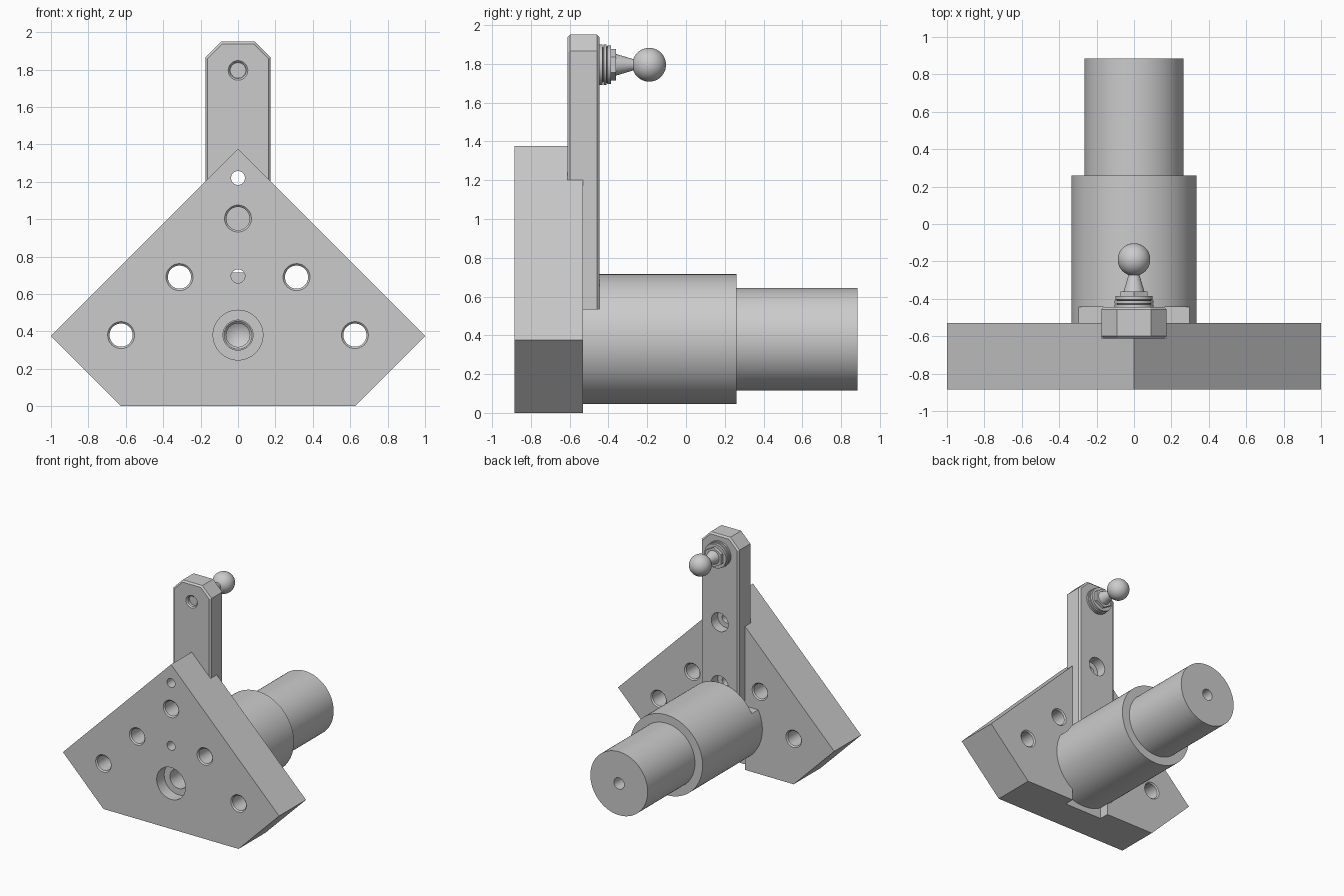
import bpy, bmesh
from math import sin, cos, pi, radians

if "Cube" in bpy.data.objects:
    bpy.data.objects.remove(bpy.data.objects["Cube"])


def make(name, bm):
    bmesh.ops.recalc_face_normals(bm, faces=bm.faces)
    me = bpy.data.meshes.new(name)
    bm.to_mesh(me)
    bm.free()
    ob = bpy.data.objects.new(name, me)
    bpy.context.collection.objects.link(ob)
    return ob


def extrude_bm(outline, y0, y1):
    """Prism from an xz outline running from y0 to y1."""
    bm = bmesh.new()
    face = bm.faces.new([bm.verts.new((x, y0, z)) for x, z in outline])
    ext = bmesh.ops.extrude_face_region(bm, geom=[face])
    for v in ext["geom"]:
        if isinstance(v, bmesh.types.BMVert):
            v.co.y = y1
    return bm


def box(name, x0, x1, y0, y1, z0, z1):
    return make(name, extrude_bm([(x0, z0), (x1, z0), (x1, z1), (x0, z1)], y0, y1))


def lathe(name, profile, x, z, n=64):
    """Solid turned about a y-parallel axis; profile is (radius, y) pairs."""
    bm = bmesh.new()
    rings = []
    for r, y in profile:
        if r == 0:
            rings.append([bm.verts.new((x, y, z))] * n)
        else:
            rings.append([bm.verts.new((x + r * sin(2 * pi * i / n), y, z + r * cos(2 * pi * i / n)))
                          for i in range(n)])
    for a, b in zip(rings, rings[1:]):
        for i in range(n):
            j = (i + 1) % n
            bm.faces.new(list(dict.fromkeys((a[i], a[j], b[j], b[i]))))
    for end in (rings[0], rings[-1]):
        if end[0] is not end[1]:
            bm.faces.new(end)
    return make(name, bm)


def cut(ob, cutters):
    for c in cutters:
        c.hide_render = True
        m = ob.modifiers.new("cut", "BOOLEAN")
        m.operation, m.solver, m.object = "DIFFERENCE", "EXACT", c
        bpy.context.view_layer.objects.active = ob
        bpy.ops.object.modifier_apply(modifier=m.name)
        bpy.data.objects.remove(c)


def smooth(ob):
    bpy.ops.object.select_all(action="DESELECT")
    ob.select_set(True)
    bpy.context.view_layer.objects.active = ob
    bpy.ops.object.shade_smooth_by_angle(angle=radians(25))


FRONT, BACK, SLOT, ARM_BACK = -0.885, -0.53, -0.612, -0.445
AXIS = 0.38          # shaft centre height
HALF = 0.175         # half width of the arm and its slot
e = 0.01


def bolt_hole(x, z):
    # through hole with a small chamfer at both faces
    return lathe("hole", [(0.082, FRONT - e), (0.062, FRONT + e), (0.062, BACK - e), (0.082, BACK + e)], x, z, 40)


def pin_hole(z):
    return lathe("hole", [(0.037, FRONT - e), (0.037, ARM_BACK + e)], 0, z, 32)


# Mounting plate
plate = make("mounting_plate", extrude_bm(
    [(-0.625, 0), (0.625, 0), (1, 0.375), (0, 1.375), (-1, 0.375)], FRONT, BACK))
cutters = [box("slot", -HALF, HALF, SLOT, BACK + 0.1, -0.1, 1.6)]
for s in (-1, 1):
    cutters += [bolt_hole(s * 0.625, AXIS), bolt_hole(s * 0.313, 0.69)]
cutters += [bolt_hole(0, 1.003), pin_hole(1.22), pin_hole(0.695),
            lathe("bore", [(0.133, FRONT - e), (0.133, FRONT + 0.1), (0.08, FRONT + 0.1), (0.08, BACK)], 0, AXIS)]
cut(plate, cutters)
smooth(plate)

# Stepped shaft with tongue, arm seat, threaded bore and centre hole
shaft = lathe("stepped_shaft", [(0.335, SLOT), (0.335, 0.26), (0.265, 0.26), (0.265, 0.885)], 0, AXIS, 96)
cut(shaft, [
    box("seat", -0.5, 0.5, -0.8, ARM_BACK, 0.535, 1),
    box("side", HALF, 0.5, -0.8, BACK, -0.2, 1),
    box("side", -0.5, -HALF, -0.8, BACK, -0.2, 1),
    lathe("bore", [(0.085, SLOT - e), (0.063, SLOT + 0.012), (0.063, -0.15), (0, -0.11)], 0, AXIS, 48),
    lathe("centre", [(0.048, 0.9), (0.045, 0.74), (0, 0.71)], 0, AXIS, 32)])
smooth(shaft)

# Upright arm with chamfered edges
bm = extrude_bm([(-HALF, 0.535), (HALF, 0.535), (HALF, 1.865), (0.09, 1.95), (-0.09, 1.95), (-HALF, 1.865)],
                SLOT, ARM_BACK)
edges = [ed for ed in bm.edges
         if abs(ed.verts[0].co.y - ed.verts[1].co.y) < 1e-4 and max(v.co.z for v in ed.verts) > 0.6]
bmesh.ops.bevel(bm, geom=edges, offset=0.013, segments=1, affect="EDGES")
arm = make("upright_arm", bm)
cutters = [lathe("stud_hole", [(0.062, SLOT - e), (0.043, SLOT + e), (0.043, ARM_BACK + e)], 0, 1.795, 32)]
for z in (0.695, 1.22):
    cutters += [pin_hole(z), lathe("counterbore", [(0.078, ARM_BACK + e), (0.078, ARM_BACK - 0.085)], 0, z, 40)]
cut(arm, cutters)
smooth(arm)

# Ball stud: threaded shank, washers, hex, tapered neck and ball
Z = 1.795
parts = [("stud_shank", [(0.042, -0.58), (0.042, -0.43)], 32),
         ("stud_washers", [(0.105, -0.445), (0.105, -0.431), (0.09, -0.429), (0.09, -0.426), (0.105, -0.424),
                           (0.105, -0.41), (0.09, -0.408), (0.1, -0.405), (0.1, -0.386)], 48),
         ("stud_hex", [(0.082, -0.388), (0.082, -0.36)], 6)]
ball = [(0.087 * sin(a), -0.19 - 0.087 * cos(a)) for a in [0.36 + (pi - 0.36) * i / 20 for i in range(20)]]
parts.append(("ball_stud", [(0.056, -0.362), (0.03, -0.275)] + ball + [(0, -0.103)], 40))
for name, profile, n in parts:
    smooth(lathe(name, profile, 0, Z, n))
